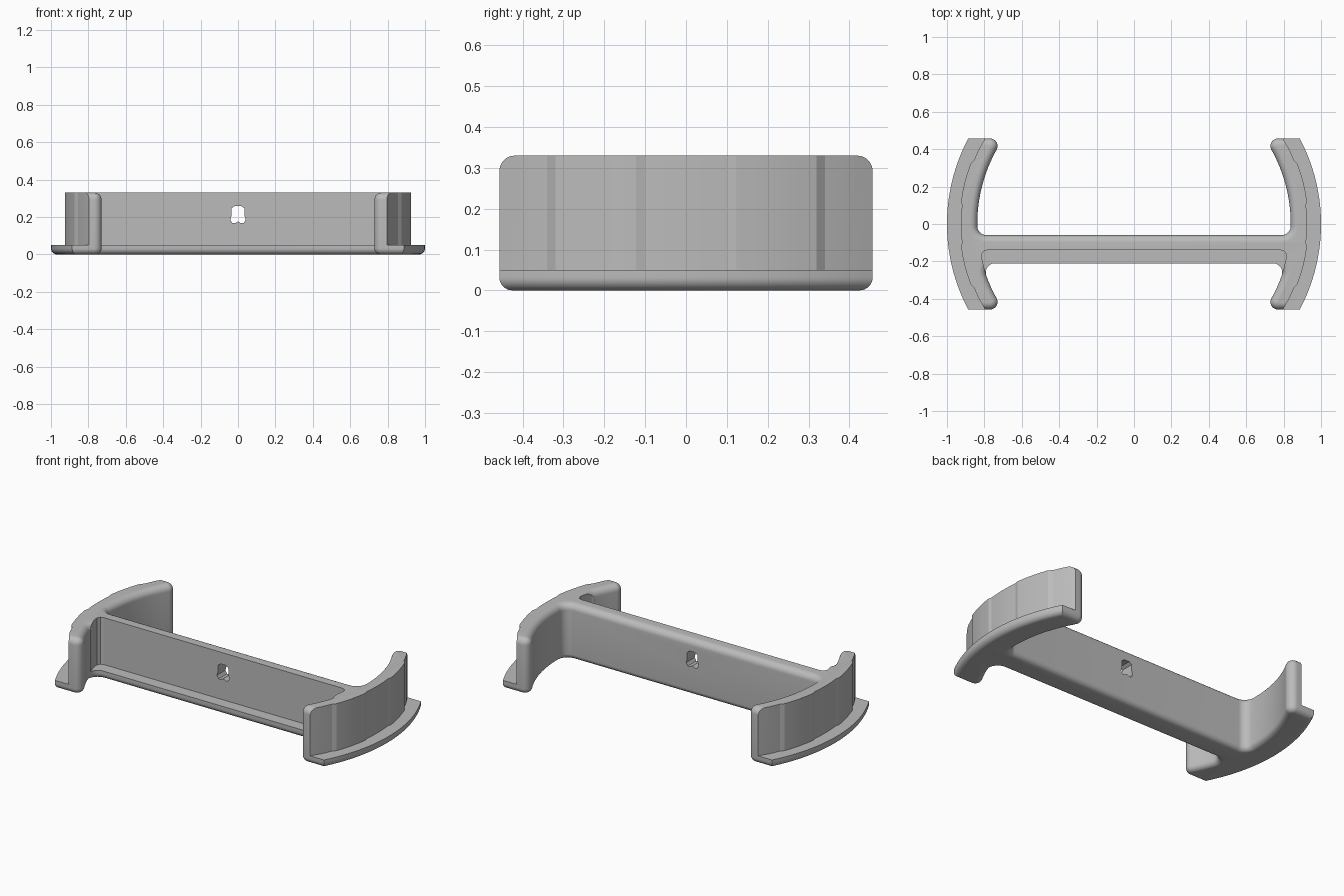
import bpy, bmesh
from math import sin, cos, asin, sqrt, radians, degrees

old = bpy.data.objects.get("Cube")
if old:
    bpy.data.objects.remove(old, do_unlink=True)

HEIGHT = 0.33
LIP = 0.05
CX, HALF_DEPTH = 0.023, 0.457      # centre of the end arcs, half depth
R_LIP, R_IN, R_TIP, R_FILLET = 0.977, 0.815, 0.04, 0.05
BAR_FRONT, BAR_BACK, PANEL_FRONT = -0.21, -0.06, -0.14

grey = bpy.data.materials.new("light_grey_plastic")
grey.use_nodes = True
colour = (0.5, 0.5, 0.5, 1)
grey.diffuse_color = colour
grey.node_tree.nodes["Principled BSDF"].inputs["Base Color"].default_value = colour


def arc(x, y, r, a, b, n):
    """Points on an arc from angle a to b in degrees."""
    angles = [radians(a + (b - a) * i / n) for i in range(n + 1)]
    return [(x + r * cos(t), y + r * sin(t)) for t in angles]


def prism(name, points, low, high, upright=False):
    """Extrude a plan outline along z, or a front outline along y."""
    bm = bmesh.new()
    place = (lambda p, d: (p[0], d, p[1])) if upright else (lambda p, d: (p[0], p[1], d))
    bottom = [bm.verts.new(place(p, low)) for p in points]
    top = [bm.verts.new(place(p, high)) for p in points]
    bm.faces.new(bottom[::-1])
    bm.faces.new(top)
    for i in range(len(points)):
        j = (i + 1) % len(points)
        bm.faces.new((bottom[i], bottom[j], top[j], top[i]))
    bmesh.ops.recalc_face_normals(bm, faces=bm.faces)
    mesh = bpy.data.meshes.new(name)
    bm.to_mesh(mesh)
    bm.free()
    mesh.materials.append(grey)
    obj = bpy.data.objects.new(name, mesh)
    bpy.context.collection.objects.link(obj)
    return obj


def mirrored(points):
    return [(-x, y) for x, y in reversed(points)]


def round_rim(obj, z, width):
    """Round every edge of the cap at height z."""
    bm = bmesh.new()
    bm.from_mesh(obj.data)
    rim = [e for e in bm.edges if all(abs(v.co.z - z) < 1e-4 for v in e.verts)]
    bmesh.ops.bevel(bm, geom=rim, offset=width, offset_type='OFFSET', segments=8,
                    profile=0.5, affect='EDGES', clamp_overlap=False)
    bm.to_mesh(obj.data)
    bm.free()


def cut(obj, cutter):
    cutter.hide_render = True
    mod = obj.modifiers.new("cut", 'BOOLEAN')
    mod.operation = 'DIFFERENCE'
    mod.solver = 'EXACT'
    mod.object = cutter
    bpy.context.view_layer.objects.active = obj
    bpy.ops.object.modifier_apply(modifier=mod.name)
    bpy.data.objects.remove(cutter, do_unlink=True)


# Plan outline of one half: bar, front leg, curved end, back leg
tip_y = HALF_DEPTH - R_TIP
tip = degrees(asin(tip_y / (R_IN + R_TIP)))
tip_x = CX + (R_IN + R_TIP) * cos(radians(tip))
lip = degrees(asin(HALF_DEPTH / R_LIP))
inner = R_IN - R_FILLET
front_y, back_y = BAR_FRONT - R_FILLET, BAR_BACK + R_FILLET
front_a, back_a = degrees(asin(front_y / inner)), degrees(asin(back_y / inner))
half = arc(CX + sqrt(inner**2 - front_y**2), front_y, R_FILLET, 90, front_a, 12)
half += arc(CX, 0, R_IN, front_a, -tip, 4)[1:-1]
half += arc(tip_x, -tip_y, R_TIP, 180 - tip, 270, 12)
half += arc(CX, 0, R_LIP, -lip, lip, 32)
half += arc(tip_x, tip_y, R_TIP, 90, 180 + tip, 12)
half += arc(CX, 0, R_IN, tip, back_a, 12)[1:-1]
half += arc(CX + sqrt(inner**2 - back_y**2), back_y, R_FILLET, back_a, -90, 12)

# Whole bracket with rounded top and bottom rims
bracket = prism("bracket_body", half + mirrored(half), 0, HEIGHT)
round_rim(bracket, HEIGHT, 0.038)
round_rim(bracket, 0, 0.032)

# Outer walls set back above the lip, with shallow vertical steps
steps = [(0, 0.902), (0.05, 0.902), (0.1, 0.902), (0.122, 0.91), (0.17, 0.91), (0.22, 0.91),
         (0.27, 0.91), (0.32, 0.91), (0.34, 0.9), (0.4, 0.9), (0.5, 0.9)]
wall = [(CX + sqrt(r * r - y * y), y) for y, r in steps]
wall = [(x, -y) for x, y in wall[:0:-1]] + wall
ledge = wall + [(1.3, 0.5), (1.3, -0.5)]
cut(bracket, prism("left_ledge_cutter", ledge, LIP, 0.5))
cut(bracket, prism("right_ledge_cutter", mirrored(ledge), LIP, 0.5))

# Recess in front of the upright panel, above the shelf
recess = [(0.7, -0.3), (0.77, -0.3), (0.797, -0.25), (0.812, -0.19), (0.815, -0.165),
          (0.805, -0.147), (0.785, PANEL_FRONT)]
cut(bracket, prism("recess_cutter", recess + mirrored(recess), LIP, 0.5))

# Small shaped opening through the panel
hole = [(0, 0.176), (0.014, 0.168), (0.03, 0.167), (0.041, 0.185), (0.034, 0.21),
        (0.034, 0.247), (0.016, 0.26)]
cut(bracket, prism("opening_cutter", hole + mirrored(hole)[:-1], -0.4, 0.2, upright=True))

bpy.ops.object.select_all(action='DESELECT')
bracket.select_set(True)
bpy.context.view_layer.objects.active = bracket
bpy.ops.object.shade_smooth_by_angle(angle=radians(16))
